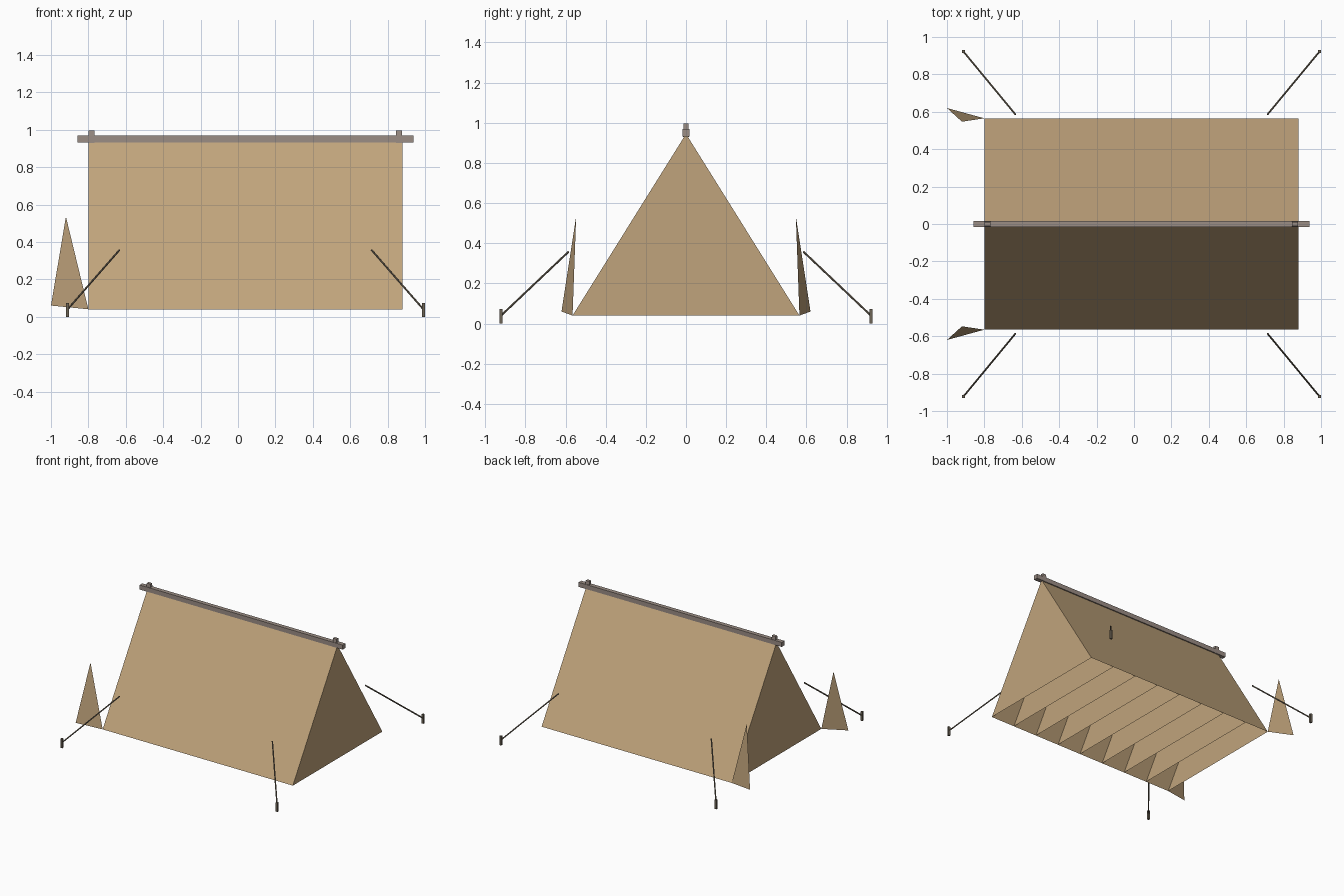
import bpy
import bmesh
from mathutils import Vector, Matrix

cube = bpy.data.objects.get("Cube")
if cube:
    bpy.data.objects.remove(cube, do_unlink=True)


def make_material(name, rgb):
    mat = bpy.data.materials.new(name)
    mat.use_nodes = True
    mat.diffuse_color = (*rgb, 1)
    mat.node_tree.nodes["Principled BSDF"].inputs["Base Color"].default_value = (*rgb, 1)
    return mat


CANVAS = make_material("tan canvas", (0.53, 0.37, 0.20))
WOOD = make_material("grey wood", (0.33, 0.27, 0.235))
ROPE = make_material("dark rope", (0.15, 0.125, 0.09))

MID = 0.04          # x of the tent's middle
HALF = 0.84         # half length of the tent
WIDE = 0.565        # half width at the hem
HEM, PEAK = 0.04, 0.945
CELLS = 8


def finish(name, bm, mat):
    mesh = bpy.data.meshes.new(name)
    bm.to_mesh(mesh)
    bm.free()
    mesh.materials.append(mat)
    obj = bpy.data.objects.new(name, mesh)
    bpy.context.collection.objects.link(obj)
    return obj


def box(name, low, high, mat, taper=1.0):
    low, high = Vector(low), Vector(high)
    bm = bmesh.new()
    bmesh.ops.create_cube(bm, size=1)
    for v in bm.verts:
        if v.co.z > 0:
            v.co.y *= taper
        v.co = (low + high) / 2 + v.co * (high - low)
    return finish(name, bm, mat)


def rod(name, start, end, radius, mat):
    start, end = Vector(start), Vector(end)
    axis = end - start
    bm = bmesh.new()
    turn = axis.to_track_quat("Z", "Y").to_matrix().to_4x4()
    bmesh.ops.create_cone(bm, cap_ends=True, segments=6, radius1=radius, radius2=radius,
                          depth=axis.length, matrix=Matrix.Translation((start + end) / 2) @ turn)
    return finish(name, bm, mat)


# Canvas: two roof slopes and closed ends, open underneath
bm = bmesh.new()
ends = []
for x in (MID - HALF, MID + HALF):
    ends.append([bm.verts.new(p) for p in ((x, -WIDE, HEM), (x, WIDE, HEM), (x, 0, PEAK))])
(a, b, c), (d, e, f) = ends
for face in ((a, d, f, c), (e, b, c, f), (b, a, c), (d, e, f)):
    bm.faces.new(face)
finish("tent_canvas", bm, CANVAS)

# Inner canvas partitions
bm = bmesh.new()
for i in range(1, CELLS):
    x = MID - HALF + 2 * HALF * i / CELLS
    corners = ((x, -WIDE, HEM), (x, WIDE, HEM), (x, 0, PEAK))
    bm.faces.new([bm.verts.new(p) for p in corners])
finish("inner_partitions", bm, CANVAS)

# Folded-back door flaps
for label, side in (("front", 1), ("back", -1)):
    bm = bmesh.new()
    corners = ((-1, -0.62, 0.06), (-0.8, -WIDE, HEM), (-0.92, -0.547, 0.535))
    flap = bm.faces.new([bm.verts.new((x, y * side, z)) for x, y, z in corners])
    if side < 0:
        flap.normal_flip()
    finish(label + "_door_flap", bm, CANVAS)

# Ridge beam and pole tips
box("ridge_beam", (MID - 0.897, -0.017, 0.932), (MID + 0.897, 0.017, 0.968), WOOD)
for label, side in (("left", 1), ("right", -1)):
    x = MID + side * 0.822
    box(label + "_pole_tip", (x - 0.016, -0.015, 0.93), (x + 0.016, 0.015, 0.997), WOOD, 0.75)

# Guy ropes and ground stakes at the four corners
for xl, sx in (("left", 1), ("right", -1)):
    for yl, sy in (("front", -1), ("back", 1)):
        x, y = MID + sx * 0.951, sy * 0.921
        box(f"{yl}_{xl}_stake", (x - 0.008, y - 0.008, 0), (x + 0.008, y + 0.008, 0.073), ROPE)
        rod(f"{yl}_{xl}_rope", (MID + sx * 0.674, sy * 0.586, 0.357), (x, y, 0.04), 0.0055, ROPE)
